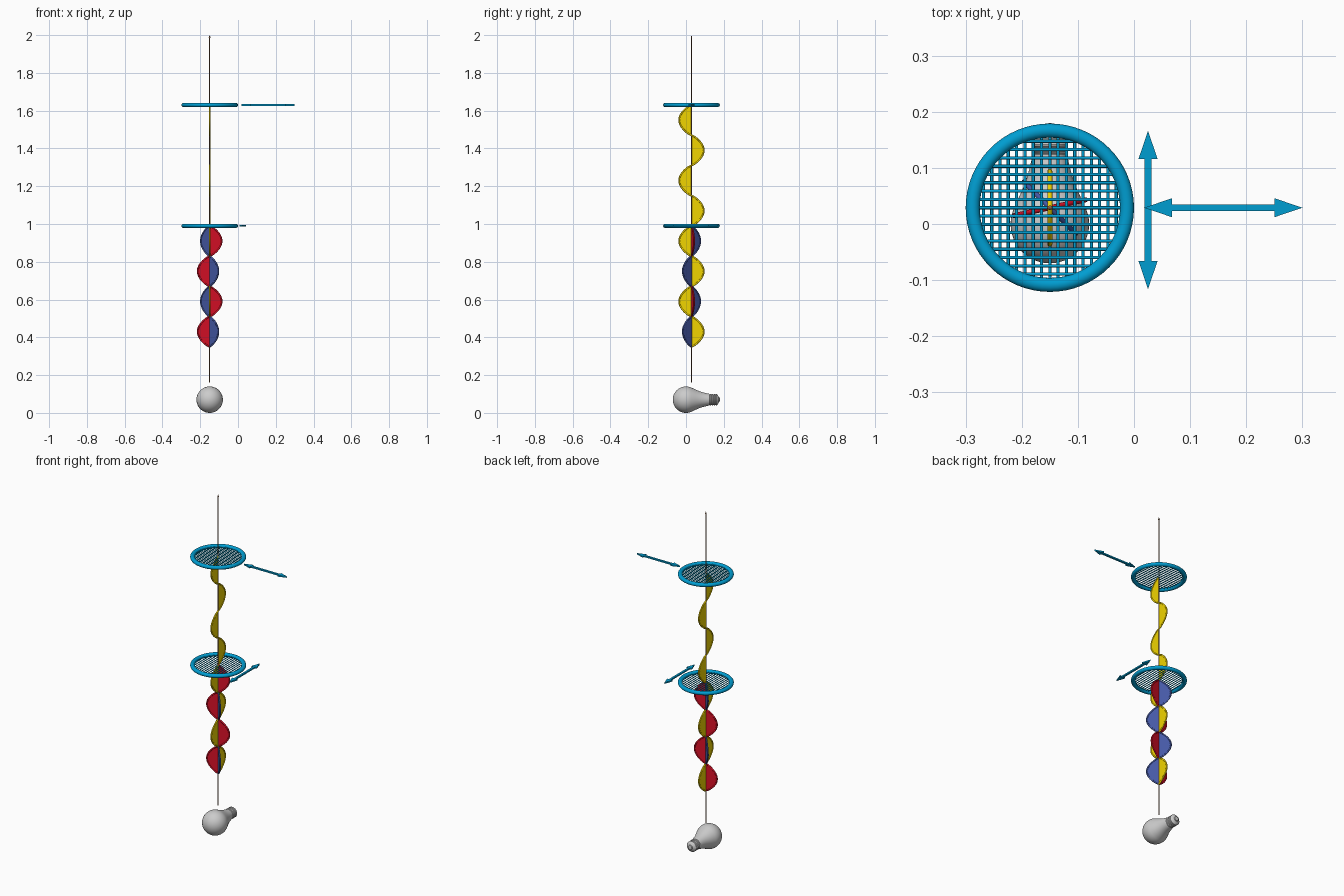
import bpy, bmesh
from math import sin, cos, pi, radians, copysign
from mathutils import Vector, Matrix

if "Cube" in bpy.data.objects:
    bpy.data.objects.remove(bpy.data.objects["Cube"])

AX, AY = -0.15, 0.029         # light axis
Z1, Z2 = 0.99, 1.63           # filter heights
WAVE = 0.64                   # wave train length (four half waves)


def mat(name, r, g, b):
    m = bpy.data.materials.new(name)
    m.diffuse_color = (r, g, b, 1)
    m.use_nodes = True
    m.node_tree.nodes["Principled BSDF"].inputs["Base Color"].default_value = m.diffuse_color
    return m


TEAL = mat("teal", 0.0, 0.34, 0.64)
YELLOW = mat("yellow", 0.88, 0.66, 0.0)
RED = mat("red", 0.70, 0.005, 0.02)
BLUE = mat("blue", 0.06, 0.10, 0.38)
BROWN = mat("brown", 0.25, 0.13, 0.07)


def finish(bm, name, material=None, smooth=True):
    bmesh.ops.recalc_face_normals(bm, faces=bm.faces)
    me = bpy.data.meshes.new(name)
    bm.to_mesh(me)
    bm.free()
    ob = bpy.data.objects.new(name, me)
    bpy.context.collection.objects.link(ob)
    if material:
        me.materials.append(material)
    if smooth:
        bpy.ops.object.select_all(action='DESELECT')
        ob.select_set(True)
        bpy.context.view_layer.objects.active = ob
        bpy.ops.object.shade_smooth_by_angle(angle=radians(40))
    return ob


def lathe(name, profile, matrix, material=None, steps=48):
    """Spin (radius, height) points around z, then place with matrix."""
    bm = bmesh.new()
    vs = [bm.verts.new((r, 0, h)) for r, h in profile]
    es = [bm.edges.new(p) for p in zip(vs, vs[1:])]
    bmesh.ops.spin(bm, geom=vs + es, cent=(0, 0, 0), axis=(0, 0, 1),
                   angle=2 * pi, steps=steps)
    bmesh.ops.remove_doubles(bm, verts=bm.verts, dist=1e-5)
    bm.transform(matrix)
    return finish(bm, name, material)


def arrow(name, center, angle):
    """Flat double-headed arrow."""
    L, H, w, s, t = 0.141, 0.05, 0.017, 0.006, 0.008
    half = [(L, 0), (L - H, w), (L - H, s), (-L + H, s), (-L + H, w), (-L, 0)]
    pts = half + [(x, -y) for x, y in half[-2:0:-1]]
    bm = bmesh.new()
    f = bm.faces.new([bm.verts.new((x, y, -t / 2)) for x, y in pts])
    ext = bmesh.ops.extrude_face_region(bm, geom=[f])
    bmesh.ops.translate(bm, vec=(0, 0, t),
                        verts=[v for v in ext["geom"] if isinstance(v, bmesh.types.BMVert)])
    bm.transform(Matrix.Translation(center) @ Matrix.Rotation(angle, 4, 'Z'))
    return finish(bm, name, TEAL, smooth=False)


def polarizing_filter(name, z, angle):
    place = Matrix.Translation((AX, AY, z)) @ Matrix.Rotation(angle, 4, 'Z')
    # round rim
    R, r = 0.1375, 0.0125
    ring = [(R + r * cos(2 * pi * i / 16), r * 0.9 * sin(2 * pi * i / 16)) for i in range(17)]
    lathe(name + "_rim", ring, place, TEAL, 64)
    # parallel wires
    bm = bmesh.new()
    for i in range(-8, 9):
        y = i * 0.0148
        length = 2 * (R * R - y * y) ** 0.5
        bmesh.ops.create_cone(bm, segments=10, radius1=0.0028, radius2=0.0028,
                              depth=length, cap_ends=True,
                              matrix=Matrix.Translation((0, y, 0)) @ Matrix.Rotation(pi / 2, 4, 'Y'))
    bm.transform(place)
    finish(bm, name + "_wires", TEAL)


def wave(name, z0, angle, material):
    """Filled rounded wave sheet with a thicker outline along its edge."""
    n, amp = 128, 0.065
    d = Vector((cos(angle), sin(angle), 0))
    base = [Vector((AX, AY, z0 + WAVE * i / n)) for i in range(n + 1)]
    edge = []
    for i, p in enumerate(base):
        s = 0 if i % (n // 4) == 0 else sin(4 * pi * i / n)
        edge.append(p + d * amp * copysign(abs(s) ** 0.75, s))
    bm = bmesh.new()
    a = [bm.verts.new(p) for p in base]
    b = [bm.verts.new(p) for p in edge]
    for i in range(n):
        bm.faces.new((a[i], b[i], b[i + 1], a[i + 1]))
    bmesh.ops.remove_doubles(bm, verts=bm.verts, dist=1e-5)
    sheet = finish(bm, name + "_sheet", material, smooth=False)
    sol = sheet.modifiers.new("thickness", 'SOLIDIFY')
    sol.thickness, sol.offset = 0.003, 0
    # outline
    cu = bpy.data.curves.new(name + "_outline", 'CURVE')
    cu.dimensions = '3D'
    cu.bevel_depth, cu.bevel_resolution, cu.use_fill_caps = 0.0045, 2, True
    sp = cu.splines.new('POLY')
    sp.points.add(n)
    for pt, p in zip(sp.points, edge):
        pt.co = (*p, 1)
    sp.use_smooth = True
    cu.materials.append(material)
    bpy.context.collection.objects.link(bpy.data.objects.new(name + "_outline", cu))


# light bulb lying along y
bulb_axis = Matrix.Translation((AX, 0, 0.07)) @ Matrix.Rotation(-pi / 2, 4, 'X')
glass = [(0.07 * sin(t), -0.07 * cos(t)) for t in (radians(7.5 * i) for i in range(16))]
glass[0] = (0, -0.07)
glass += [(0.054, 0.05), (0.046, 0.068), (0.040, 0.085), (0.036, 0.10), (0.033, 0.113), (0.031, 0.122)]
lathe("bulb_glass", glass, bulb_axis)
# threaded base with contact
cap = [(0, 0.118), (0.0295, 0.118), (0.0300, 0.124)]
for k in range(4):
    y = 0.126 + k * 0.010
    cap += [(0.0275, y), (0.0310, y + 0.003), (0.0310, y + 0.006), (0.0275, y + 0.009)]
cap += [(0.025, 0.168), (0.014, 0.173), (0.0125, 0.178), (0, 0.18)]
lathe("bulb_screw_base", cap, bulb_axis)

# thin flattened light ray with small tip
lathe("light_ray", [(0, 0.16), (0.0028, 0.16), (0.0028, 1.985), (0.0055, 1.985), (0, 2.0)],
      Matrix.Translation((AX, AY, 0)) @ Matrix.Diagonal((1, 0.7, 1, 1)), BROWN, 12)

# unpolarized waves, then the single wave that passes
wave("lower_wave_yellow", Z1 - WAVE, radians(90), YELLOW)
wave("lower_wave_red", Z1 - WAVE, radians(192.5), RED)
wave("lower_wave_blue", Z1 - WAVE, radians(-45), BLUE)
wave("upper_wave_yellow", Z1, radians(90), YELLOW)

# crossed filters and their direction arrows
polarizing_filter("lower_filter", Z1, pi / 2)
polarizing_filter("upper_filter", Z2, 0)
arrow("lower_direction_arrow", (0.025, 0.025, Z1), pi / 2)
arrow("upper_direction_arrow", (0.159, 0.029, Z2), 0)
